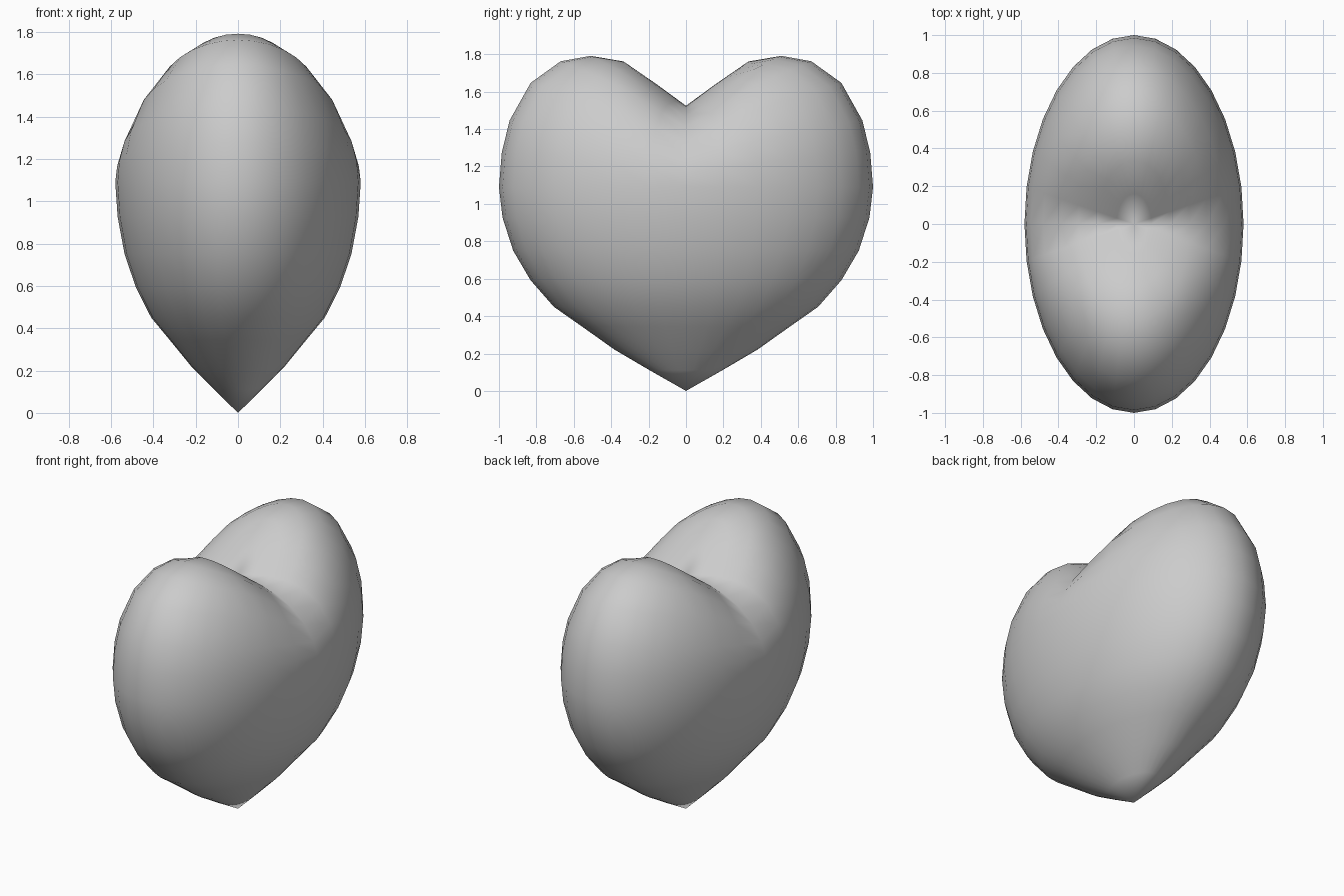
import bpy, bmesh
from math import sqrt

if "Cube" in bpy.data.objects:
    bpy.data.objects.remove(bpy.data.objects["Cube"])

WIDEST_Z = 1.09      # height of the widest ring
HALF_DEPTH = 0.58    # half size along x

# lower half: radius -> height; upper half: |y| -> dome height factor
LOWER = [(0, 0), (0.36, 0.205), (0.55, 0.34), (0.707, 0.45), (0.83, 0.59),
         (0.924, 0.75), (0.98, 0.92), (1, 1.09)]
DOME = [(0, 0.435), (0.15, 0.55), (0.33, 0.71), (0.5, 0.81), (0.66, 0.90),
        (0.83, 1.0), (0.92, 1.07), (1, 1.07)]


def lerp(table, t):
    for (a, va), (b, vb) in zip(table, table[1:]):
        if t <= b:
            return va + (vb - va) * (t - a) / (b - a)
    return table[-1][1]


# heart: a sphere reshaped into a pointed bottom and two lobes on top
bm = bmesh.new()
bmesh.ops.create_uvsphere(bm, u_segments=32, v_segments=16, radius=1)
for v in bm.verts:
    x, y, z = v.co
    if z > 1e-4:
        # upper rings sit slightly further in near the cleft, further out at the rim
        r = sqrt(x * x + y * y)
        nr = lerp([(0, 0), (0.195, 0.16), (0.383, 0.335), (0.556, 0.51), (0.707, 0.67),
                   (0.831, 0.83), (0.924, 0.943), (0.981, 0.985), (1, 1)], r)
        if r > 1e-5:
            x, y = x * nr / r, y * nr / r
        z = WIDEST_Z + sqrt(max(0, 1 - nr * nr)) * lerp(DOME, abs(y))
    else:
        z = lerp(LOWER, sqrt(x * x + y * y))
    v.co = (x * HALF_DEPTH, y, z)
bmesh.ops.recalc_face_normals(bm, faces=bm.faces)
for f in bm.faces:
    f.smooth = True
mesh = bpy.data.meshes.new("heart")
bm.to_mesh(mesh)
bm.free()
heart = bpy.data.objects.new("heart", mesh)
bpy.context.collection.objects.link(heart)
